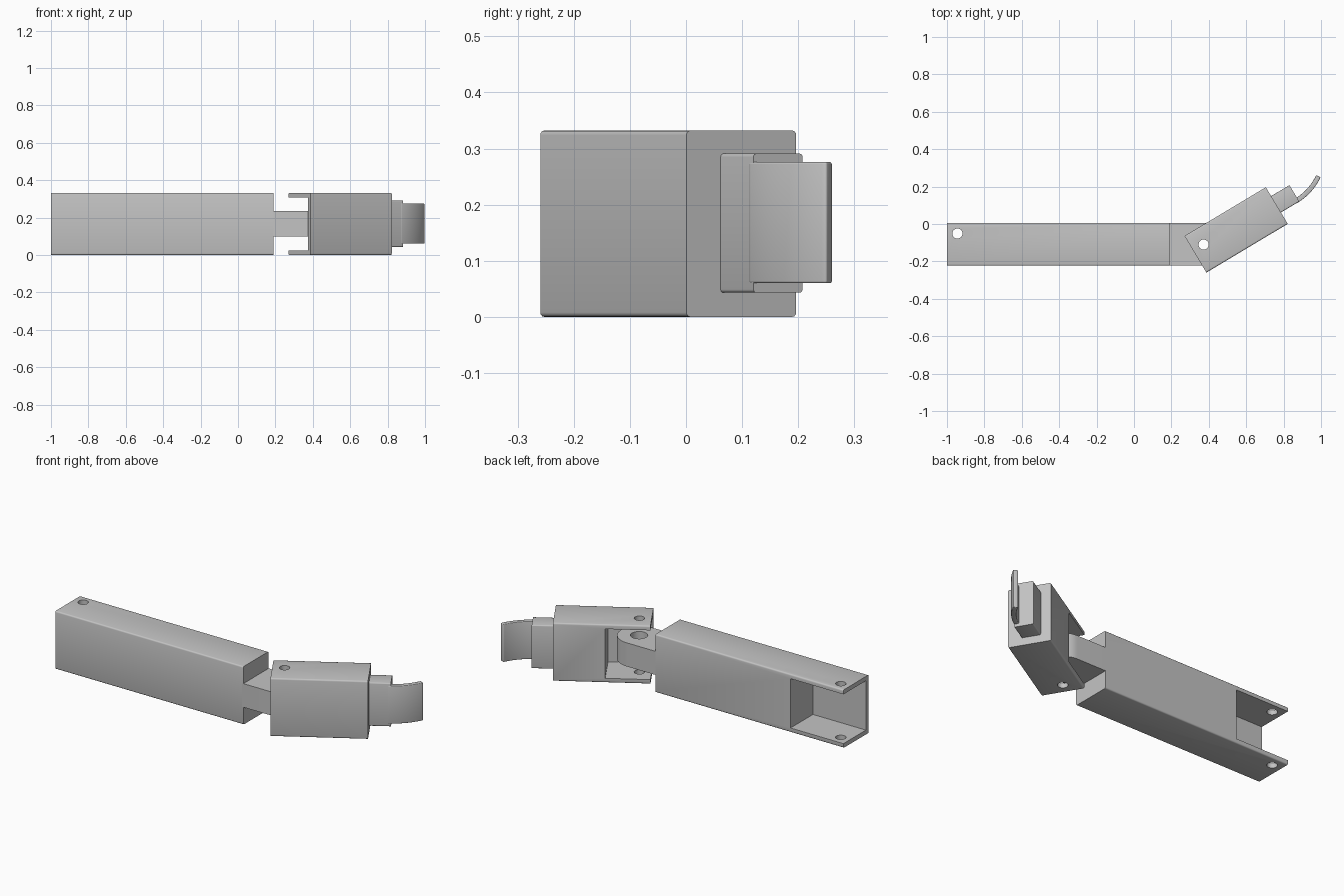
import bpy, bmesh, math
from mathutils import Vector

if "Cube" in bpy.data.objects:
    bpy.data.objects.remove(bpy.data.objects["Cube"], do_unlink=True)

HEIGHT, WIDTH, WALL = 0.332, 0.228, 0.025
BEND = math.radians(30.9)

grey = bpy.data.materials.new("plain grey")
grey.use_nodes = True
COLOUR = (0.55, 0.55, 0.55, 1)
grey.diffuse_color = COLOUR
grey.node_tree.nodes["Principled BSDF"].inputs["Base Color"].default_value = COLOUR


def prism(name, outline, z0, z1, bevel=0.0, pick=None):
    """Extrude a plan outline from z0 to z1, optionally rounding chosen edges."""
    bm = bmesh.new()
    base = bm.faces.new([bm.verts.new((x, y, z0)) for x, y in outline])
    top = bmesh.ops.extrude_face_region(bm, geom=[base])["geom"]
    verts = [v for v in top if isinstance(v, bmesh.types.BMVert)]
    bmesh.ops.translate(bm, verts=verts, vec=(0, 0, z1 - z0))
    bmesh.ops.recalc_face_normals(bm, faces=bm.faces)
    if bevel:
        edges = [e for e in bm.edges if pick(e)]
        bmesh.ops.bevel(bm, geom=edges, offset=bevel, segments=3,
                        profile=0.5, affect='EDGES')
    mesh = bpy.data.meshes.new(name)
    bm.to_mesh(mesh)
    bm.free()
    obj = bpy.data.objects.new(name, mesh)
    bpy.context.collection.objects.link(obj)
    mesh.materials.append(grey)
    return obj


def rect(x0, x1, y0, y1):
    return [(x0, y0), (x1, y0), (x1, y1), (x0, y1)]


def arc(cx, cy, r, a0, a1, n):
    angles = [math.radians(a0 + (a1 - a0) * i / n) for i in range(n + 1)]
    return [(cx + r * math.cos(a), cy + r * math.sin(a)) for a in angles]


def lengthwise(e):
    d = e.verts[0].co - e.verts[1].co
    return abs(d.x) > 0.9 * d.length


def activate(obj):
    bpy.ops.object.select_all(action='DESELECT')
    obj.select_set(True)
    bpy.context.view_layer.objects.active = obj


def cut(obj, cutter):
    mod = obj.modifiers.new("cut", 'BOOLEAN')
    mod.operation, mod.solver, mod.object = 'DIFFERENCE', 'EXACT', cutter
    activate(obj)
    bpy.ops.object.modifier_apply(modifier=mod.name)
    bpy.data.objects.remove(cutter, do_unlink=True)


def drill(obj, x, y, r):
    cut(obj, prism("drill", arc(x, y, r, 0, 350, 35), -0.1, HEIGHT + 0.1))


def finish(obj, origin, turn=0.0):
    activate(obj)
    bpy.ops.object.shade_smooth_by_angle(angle=math.radians(35))
    obj.location = (*origin, 0)
    obj.rotation_euler.z = turn


def segment(name, length, pocket, hole):
    """Rounded bar with a pocket open at its near end and back, and pin holes."""
    bar = prism(name, rect(0, length, -WIDTH, 0), 0, HEIGHT, 0.008, lengthwise)
    cut(bar, prism("pocket", rect(-0.1, pocket, WALL - WIDTH, 0.1),
                   WALL, HEIGHT - WALL))
    drill(bar, *hole, 0.027)
    return bar


# Long segment
LONG = (-1, 0.005)
finish(segment("long_segment", 1.19, 0.335, (0.056, -0.056)), LONG)

# Hinge tongue with a rounded end
half = WIDTH / 2
tongue = prism("hinge_tongue",
               [(1.18, -WIDTH)] + arc(1.373, -half, half, -90, 90, 32) + [(1.18, 0)],
               0.1, 0.235)
drill(tongue, 1.373, -half, 0.045)
finish(tongue, LONG)

# Short segment, bent at the hinge
SHORT = (0.27, -0.064)
finish(segment("short_segment", 0.507, 0.235, (0.064, -0.092)), SHORT, BEND)

# Claw base block
finish(prism("claw_base", rect(0.5, 0.621, -0.157, -0.055), 0.043, 0.291,
             0.006, lengthwise), SHORT, BEND)

# Curved claw
outer = arc(0.713, 0.383, 0.314, -60, -25, 20)
inner = arc(0.713, 0.383, 0.288, -25, -60, 20)
claw = prism("claw", outer + inner, 0.06, 0.276, 0.004,
             lambda e: e.calc_face_angle(0) > 1.0)
finish(claw, (0, 0))
